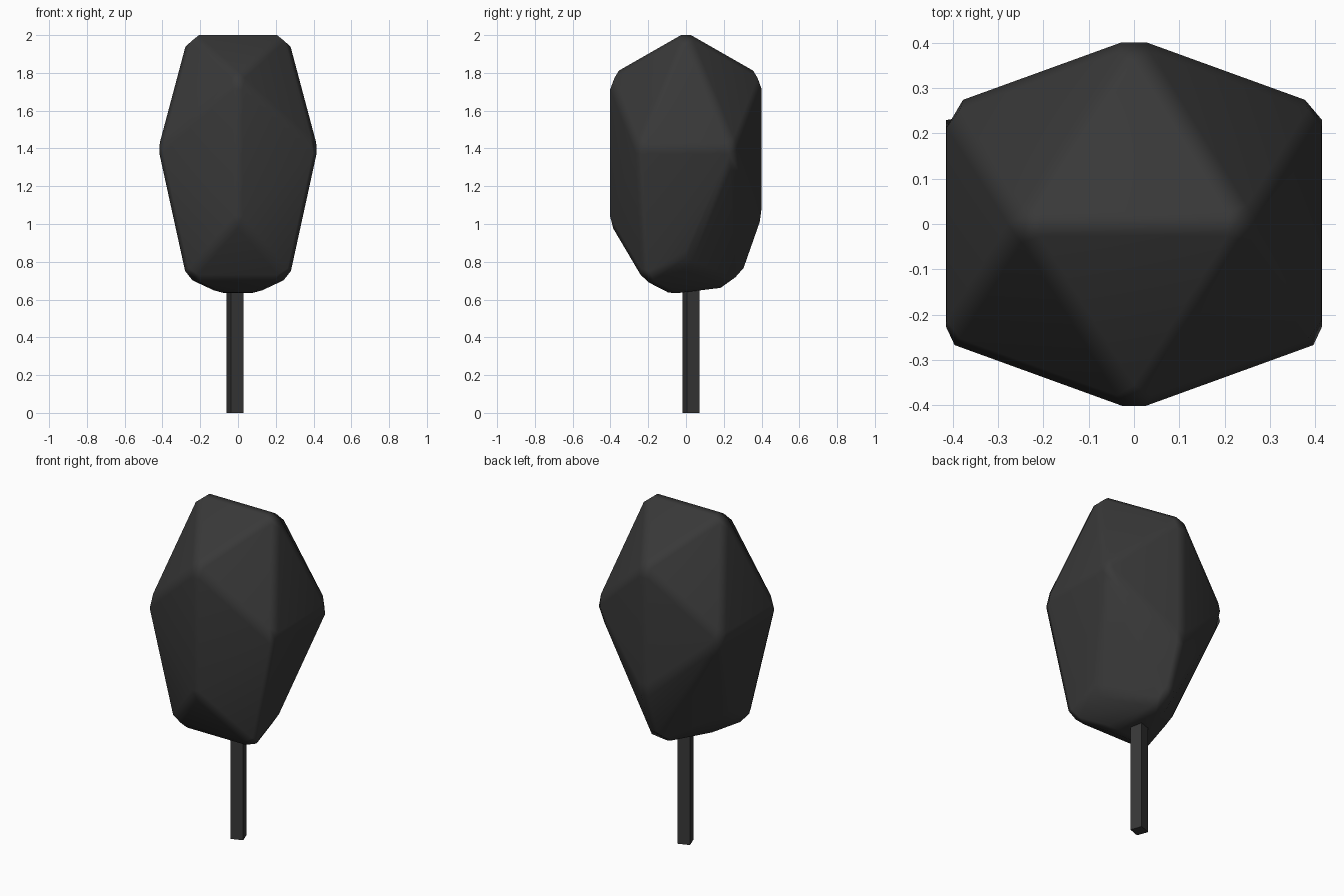
import bpy, bmesh, math
from mathutils import Matrix

if "Cube" in bpy.data.objects:
    bpy.data.objects.remove(bpy.data.objects["Cube"])

bark = bpy.data.materials.new("dark_grey")
bark.diffuse_color = (0.04, 0.04, 0.04, 1)
bark.use_nodes = True
bark.node_tree.nodes["Principled BSDF"].inputs["Base Color"].default_value = bark.diffuse_color


def add_object(name, bm):
    mesh = bpy.data.meshes.new(name)
    bm.to_mesh(mesh)
    bm.free()
    obj = bpy.data.objects.new(name, mesh)
    bpy.context.collection.objects.link(obj)
    mesh.materials.append(bark)
    return obj


# Foliage: stretched icosahedron with a skewed lower bulge, wrapped in one hull
SHORT, LONG, MID_Z, HALF_H = 0.258, 0.417, 1.4, 0.615
points = []
for s in (-1, 1):
    for t in (-1, 1):
        points += [(s * SHORT, 0, MID_Z + t * HALF_H),
                   (0, s * (LONG - 0.006), MID_Z + t * HALF_H * 0.618),
                   (s * LONG * 1.012, t * SHORT, MID_Z)]
    points += [(s * 0.27, -0.225, 0.705), (s * 0.11, -0.08, 0.63),
               (s * 0.285, 0, 0.86)]
points.append((0, 0.29, 0.675))

bm = bmesh.new()
for p in points:
    bm.verts.new(p)
hull = bmesh.ops.convex_hull(bm, input=bm.verts[:])
loose = [v for v in bm.verts if not v.link_faces]
bmesh.ops.delete(bm, geom=loose, context='VERTS')
bmesh.ops.recalc_face_normals(bm, faces=bm.faces[:])
for f in bm.faces:
    f.smooth = True
foliage = add_object("foliage", bm)

# Softened edges with flat-looking facets
bevel = foliage.modifiers.new("soft_edges", 'BEVEL')
bevel.width = 0.035
bevel.segments = 1
bevel.limit_method = 'ANGLE'
bevel.angle_limit = math.radians(20)
foliage.modifiers.new("facet_normals", 'WEIGHTED_NORMAL')

# Trunk: thin square post, slightly turned
bm = bmesh.new()
bmesh.ops.create_cube(bm, size=1, matrix=Matrix.Translation((-0.015, 0.027, 0.4))
                      @ Matrix.Rotation(math.radians(20), 4, 'Z')
                      @ Matrix.Diagonal((0.07, 0.07, 0.8, 1)))
add_object("trunk", bm)
